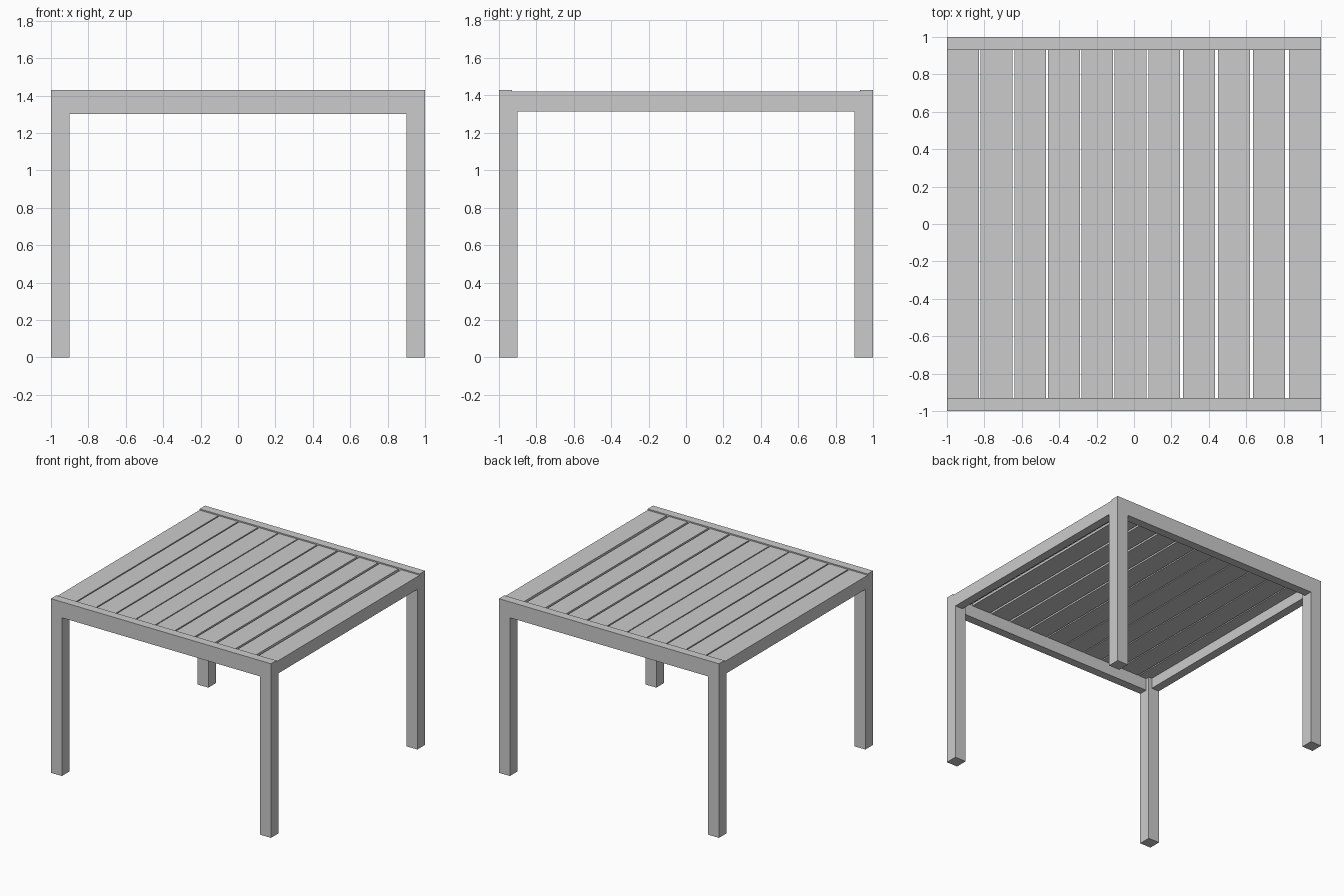
import bpy, bmesh
from mathutils import Matrix, Vector

if "Cube" in bpy.data.objects:
    bpy.data.objects.remove(bpy.data.objects["Cube"])


def box(name, x0, x1, y0, y1, z0, z1):
    bm = bmesh.new()
    size = Vector((x1 - x0, y1 - y0, z1 - z0))
    mid = Vector((x0 + x1, y0 + y1, z0 + z1)) / 2
    bmesh.ops.create_cube(bm, size=1, matrix=Matrix.Translation(mid) @ Matrix.Diagonal(size.to_4d()))
    mesh = bpy.data.meshes.new(name)
    bm.to_mesh(mesh)
    bm.free()
    ob = bpy.data.objects.new(name, mesh)
    bpy.context.collection.objects.link(ob)
    return ob


def mirror(ob, x, y):
    mod = ob.modifiers.new("Mirror", 'MIRROR')
    mod.use_axis = (x, y, False)


TOP, SLAT_TOP, SLAT_BOTTOM = 1.43, 1.42, 1.40
RAIL = 0.07    # rail thickness
LEG = 0.10     # square leg

# Four corner legs, notched around the front and back rails
mirror(box("legs", 1 - LEG, 1, 1 - LEG, 1, 0, 1.30), True, True)
mirror(box("leg_tops", 1 - LEG, 1, 1 - LEG, 1 - RAIL, 1.30, SLAT_BOTTOM), True, True)

# Front and back rails stand slightly proud of the slats
mirror(box("end_rails", -1, 1, 1 - RAIL, 1, 1.30, TOP), False, True)

# Side rails carry the outer slats
mirror(box("side_rails", 1 - RAIL, 1, -1 + LEG, 1 - LEG, 1.315, SLAT_BOTTOM), True, False)

# Table top slats, with gaps widening to the right
gaps = [0.010, 0.010, 0.010, 0.008, 0.008, 0.011, 0.015, 0.017, 0.018, 0.023, 0]
width = (2 - sum(gaps)) / len(gaps)
x = -1
for i, gap in enumerate(gaps):
    box(f"slat_{i + 1}", x, x + width, -1 + RAIL, 1 - RAIL, SLAT_BOTTOM, SLAT_TOP)
    x += width + gap
